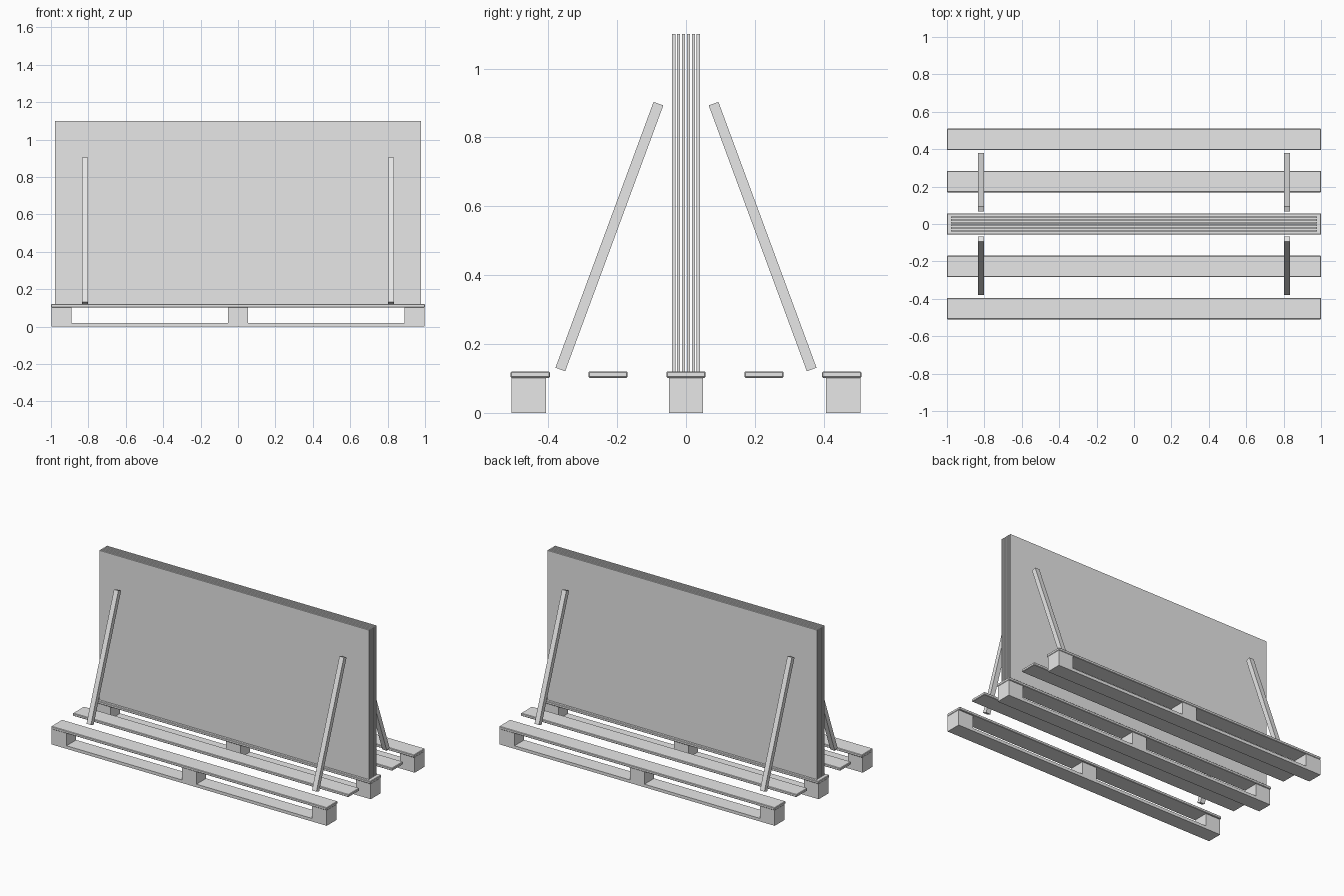
import bpy
import math

if "Cube" in bpy.data.objects:
    bpy.data.objects.remove(bpy.data.objects["Cube"])

grey = bpy.data.materials.new("plain grey")
grey.diffuse_color = (0.8, 0.8, 0.8, 1)
grey.use_nodes = True
grey.node_tree.nodes["Principled BSDF"].inputs["Base Color"].default_value = grey.diffuse_color


def box(name, x, y, z, bevel=0.0):
    """Box from (min, max) ranges on each axis."""
    bpy.ops.mesh.primitive_cube_add(size=1)
    ob = bpy.context.object
    ob.name = name
    ob.location = [(r[0] + r[1]) / 2 for r in (x, y, z)]
    ob.scale = [r[1] - r[0] for r in (x, y, z)]
    bpy.ops.object.transform_apply(location=False, rotation=False, scale=True)
    ob.data.materials.append(grey)
    if bevel:
        mod = ob.modifiers.new("soft edges", 'BEVEL')
        mod.width = bevel
        mod.segments = 1
    return ob


TOP = 0.12       # deck height
DECK = 0.102     # underside of the deck planks
FOOT = 0.02      # thickness of the bottom boards

# Three bearers: deck plank, three blocks and a bottom board
for label, cy in (("front", -0.4525), ("middle", 0.0), ("back", 0.4525)):
    box(f"{label}_deck_plank", (-1, 1), (cy - 0.057, cy + 0.057), (DECK, TOP), 0.003)
    # outer blocks sit slightly towards the outside
    by = cy + math.copysign(0.0035, cy) if cy else 0.0
    ys = (by - 0.05, by + 0.05)
    for part, xs in (("left", (-0.998, -0.89)), ("centre", (-0.053, 0.053)), ("right", (0.89, 0.998))):
        box(f"{label}_{part}_block", xs, ys, (FOOT, DECK))
    box(f"{label}_bottom_board", (-0.998, 0.998), ys, (0, FOOT))

# Loose deck planks between the bearers
for label, s in (("front", -1), ("back", 1)):
    cy = s * 0.2265
    box(f"{label}_inner_plank", (-1, 1), (cy - 0.057, cy + 0.057), (DECK, TOP), 0.003)

# Stack of six upright sheets with narrow gaps
for i in range(6):
    cy = (i - 2.5) * 0.0142
    box(f"sheet_{i + 1}", (-0.978, 0.978), (cy - 0.0045, cy + 0.0045), (TOP, 1.1))

# Four leaning braces
lo, hi = (0.365, 0.126), (0.080, 0.898)   # end centres as (y, z)
length = math.dist(lo, hi)
lean = math.atan2(lo[0] - hi[0], hi[1] - lo[1])
for label, s in (("front", -1), ("back", 1)):
    for side, cx in (("left", -0.818), ("right", 0.818)):
        brace = box(f"{label}_{side}_brace", (cx - 0.016, cx + 0.016),
                    (-0.015, 0.015), (-length / 2, length / 2))
        brace.location = (cx, s * (lo[0] + hi[0]) / 2, (lo[1] + hi[1]) / 2)
        brace.rotation_euler.x = s * lean
